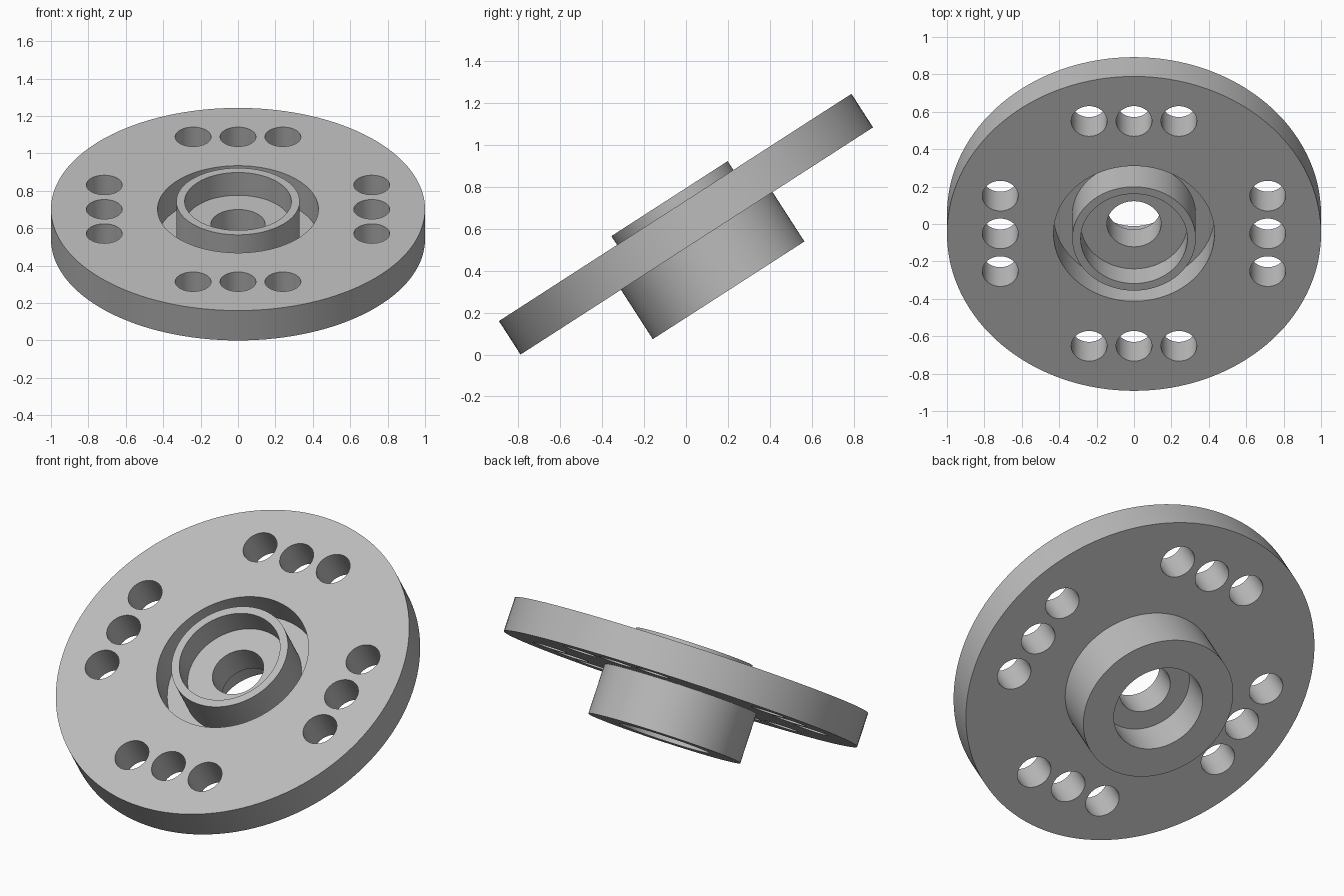
import bpy, bmesh, math
from mathutils import Matrix, Vector

cube = bpy.data.objects.get("Cube")
if cube:
    bpy.data.objects.remove(cube, do_unlink=True)

SEGMENTS = 128
TILT = math.radians(32.8)
HALF = 0.095          # half thickness of the disc
HOLE_RADIUS = 0.096
HOLE_OFFSET = 0.715   # distance of each hole row from the axis
HOLE_STEP = 0.24

# Single machined-metal colour
metal = bpy.data.materials.new("plain_grey")
metal.use_nodes = True
grey = (0.5, 0.5, 0.5, 1.0)
metal.diffuse_color = grey
metal.node_tree.nodes["Principled BSDF"].inputs["Base Color"].default_value = grey


def add_object(name, bm):
    bmesh.ops.recalc_face_normals(bm, faces=bm.faces)
    mesh = bpy.data.meshes.new(name)
    bm.to_mesh(mesh)
    bm.free()
    mesh.materials.append(metal)
    obj = bpy.data.objects.new(name, mesh)
    bpy.context.collection.objects.link(obj)
    return obj


def revolve(name, profile):
    """Spin a closed (radius, height) profile around z."""
    bm = bmesh.new()
    verts = [bm.verts.new((r, 0, h)) for r, h in profile]
    edges = [bm.edges.new((a, b)) for a, b in zip(verts, verts[1:] + verts[:1])]
    bmesh.ops.spin(bm, geom=verts + edges, axis=(0, 0, 1), cent=(0, 0, 0),
                   angle=math.tau, steps=SEGMENTS, use_duplicate=False)
    bmesh.ops.remove_doubles(bm, verts=bm.verts, dist=0.0001)
    return add_object(name, bm)


# Disc, groove, raised collar, stepped bore and lower hub in one section
flange = revolve("hub_flange", [
    (0.145, 0.0), (0.285, 0.0),              # upper bore floor
    (0.285, 0.145), (0.33, 0.145),           # raised collar
    (0.33, -0.09), (0.43, -0.09),            # groove
    (0.43, HALF), (1, HALF), (1, -HALF),     # disc
    (0.43, -HALF), (0.43, -0.375),           # lower hub
    (0.255, -0.375), (0.255, -0.17), (0.145, -0.17),
])

# Four rows of three bolt holes
bm = bmesh.new()
for quarter in range(4):
    turn = Matrix.Rotation(quarter * math.pi / 2, 4, 'Z')
    for i in (-1, 0, 1):
        place = turn @ Matrix.Translation(Vector((HOLE_OFFSET, i * HOLE_STEP, 0)))
        bmesh.ops.create_cone(bm, cap_ends=True, segments=48, radius1=HOLE_RADIUS,
                              radius2=HOLE_RADIUS, depth=0.6, matrix=place)
cutter = add_object("bolt_hole_cutter", bm)
cutter.hide_render = True

cut = flange.modifiers.new("bolt_holes", 'BOOLEAN')
cut.operation = 'DIFFERENCE'
cut.solver = 'EXACT'
cut.object = cutter

bpy.ops.object.select_all(action='DESELECT')
flange.select_set(True)
bpy.context.view_layer.objects.active = flange
bpy.ops.object.modifier_apply(modifier=cut.name)
bpy.data.objects.remove(cutter, do_unlink=True)
bpy.ops.object.shade_smooth_by_angle(angle=math.radians(30))

# Tilt the part and rest its lowest edge on the ground
flange.rotation_euler.x = TILT
flange.location.z = math.sin(TILT) + HALF * math.cos(TILT)
